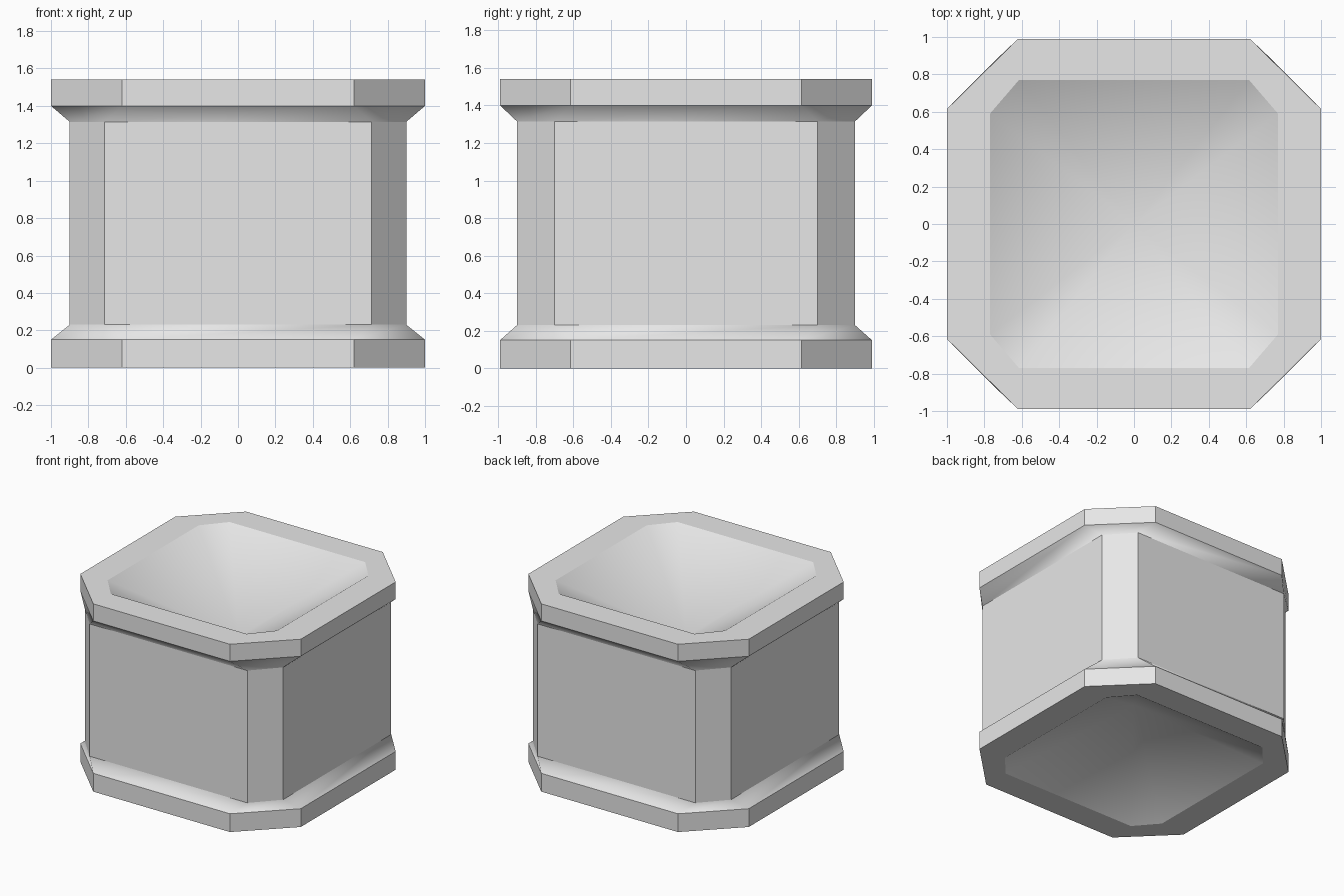
import bpy
import bmesh

cube = bpy.data.objects.get("Cube")
if cube:
    bpy.data.objects.remove(cube, do_unlink=True)

# Single stone colour
stone = bpy.data.materials.new("light_grey_stone")
stone.use_nodes = True
stone.diffuse_color = (0.8, 0.8, 0.8, 1)
stone.node_tree.nodes["Principled BSDF"].inputs["Base Color"].default_value = (0.8, 0.8, 0.8, 1)

# Octagon outlines: half width, half front face, half depth, half side face
OUTER = (1.0, 0.62, 0.99, 0.615)
SHAFT = (0.9, 0.715, 0.9, 0.70)
INNER = (0.77, 0.615, 0.77, 0.59)
DEPTH, HEIGHT = 0.48, 1.54


def octagon(hx, cx, hy, cy):
    """Counter-clockwise corners of a square with cut corners."""
    return [(hx, -cy), (hx, cy), (cx, hy), (-cx, hy),
            (-hx, cy), (-hx, -cy), (-cx, -hy), (cx, -hy)]


def loft(name, rings):
    """Join rings from bottom to top; an outline of None is a centre point."""
    bm = bmesh.new()
    loops = []
    for outline, z in rings:
        points = octagon(*outline) if outline else [(0, 0)]
        loops.append([bm.verts.new((x, y, z)) for x, y in points])
    for (low, high), (a, b) in zip(zip(loops, loops[1:]), zip(rings, rings[1:])):
        # Sloping bands and dished ends are smooth; walls and rims are flat
        sloped = a[0] != b[0] and a[1] != b[1]
        for i in range(8):
            j = (i + 1) % 8
            if len(low) == 1:
                corners = [low[0], high[j], high[i]]
            elif len(high) == 1:
                corners = [low[i], low[j], high[0]]
            else:
                corners = [low[i], low[j], high[j], high[i]]
            bm.faces.new(corners).smooth = sloped
    # Keep every horizontal ring crisp
    for edge in bm.edges:
        if abs(edge.verts[0].co.z - edge.verts[1].co.z) < 0.001:
            edge.smooth = False
    mesh = bpy.data.meshes.new(name)
    bm.to_mesh(mesh)
    bm.free()
    mesh.materials.append(stone)
    obj = bpy.data.objects.new(name, mesh)
    bpy.context.collection.objects.link(obj)
    return obj


# Base: hollow underside, rim, plinth wall and flare up to the shaft
loft("base_plinth", [(None, DEPTH), (INNER, 0), (OUTER, 0),
                     (OUTER, 0.15), (SHAFT, 0.23)])

# Shaft: plain cut-corner column
loft("shaft", [(SHAFT, 0.23), (SHAFT, 1.315)])

# Top: flare out, cap wall, rim and dished hollow
loft("top_cap", [(SHAFT, 1.315), (OUTER, 1.4), (OUTER, HEIGHT),
                 (INNER, HEIGHT), (None, HEIGHT - DEPTH)])
